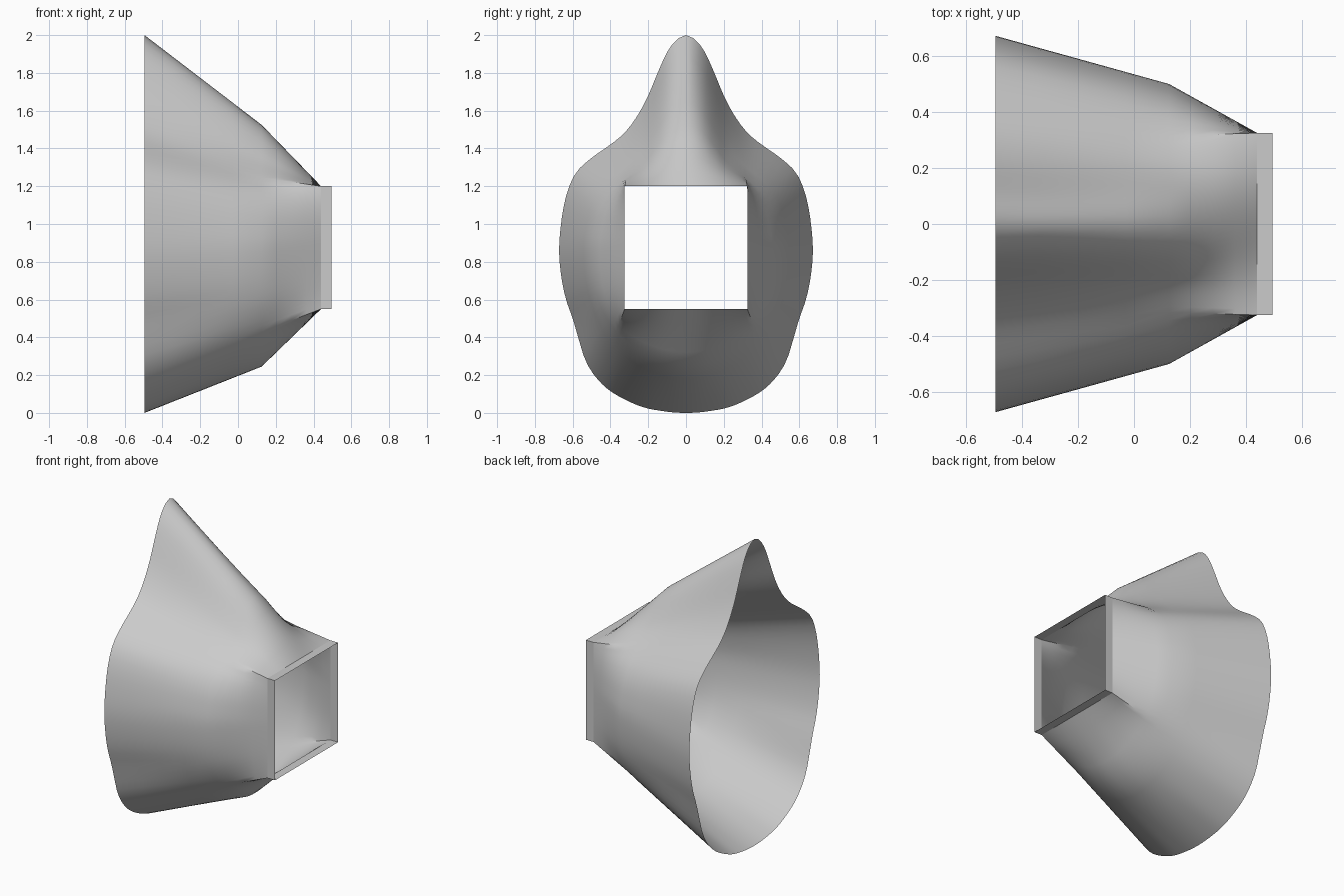
import bpy, bmesh, math
from mathutils import Vector

cube = bpy.data.objects.get("Cube")
if cube:
    bpy.data.objects.remove(cube)

mat = bpy.data.materials.new("light_grey")
mat.use_nodes = True
grey = (0.6, 0.6, 0.6, 1)
mat.diffuse_color = grey
mat.node_tree.nodes["Principled BSDF"].inputs["Base Color"].default_value = grey

# Half sections as (y, z), from top centre down to bottom centre
MOUTH = [(0, 2), (.05, 1.975), (.1, 1.91), (.15, 1.80), (.2, 1.68), (.25, 1.585), (.31, 1.5),
         (.38, 1.435), (.5, 1.35), (.58, 1.275), (.625, 1.18), (.655, 1.05), (.672, .87),
         (.66, .72), (.635, .6), (.6, .5), (.565, .38), (.535, .285), (.49, .205),
         (.4, .115), (.25, .038), (.12, .009), (0, 0)]
WAIST = [(0, 1.525), (.06, 1.508), (.11, 1.465), (.16, 1.4), (.22, 1.325), (.315, 1.245),
         (.4, 1.17), (.455, 1.08), (.485, .98), (.5, .87), (.488, .7), (.45, .56),
         (.37, .43), (.25, .325), (.12, .263), (0, .245)]
SPANS = (16, 24, 16)   # samples for top, side and bottom of a half section


def smooth_path(pts, steps=12):
    """Catmull-Rom curve through a half section, mirrored past its ends."""
    p = [Vector(q) for q in pts]
    flip = lambda v: Vector((-v.x, v.y))
    p = [flip(p[1])] + p + [flip(p[-2])]
    paths = []
    for a, b, c, d in zip(p, p[1:], p[2:], p[3:]):
        paths.append([0.5 * (2 * b + (c - a) * t + (2 * a - 5 * b + 4 * c - d) * t ** 2
                             + (3 * b - a - 3 * c + d) * t ** 3)
                      for t in (i / steps for i in range(steps + 1))])
    return paths


def resample(path, n):
    """Evenly spaced points along a polyline, without its last point."""
    dist = [0]
    for a, b in zip(path, path[1:]):
        dist.append(dist[-1] + (b - a).length)
    out, k = [], 0
    for i in range(n):
        s = dist[-1] * i / n
        while dist[k + 1] < s:
            k += 1
        f = (s - dist[k]) / max(dist[k + 1] - dist[k], 1e-9)
        out.append(path[k].lerp(path[k + 1], f))
    return out


def full_ring(pts, corners):
    """Closed section whose two corner points line up with the square's corners."""
    segs = smooth_path(pts)
    cuts = (0, *corners, len(segs))
    half = []
    for a, b, n in zip(cuts, cuts[1:], SPANS):
        half += resample([v for s in segs[a:b] for v in s], n)
    return close(half, pts[-1])


def close(half, last):
    half = half + [Vector(last)]
    return half + [Vector((-v.x, v.y)) for v in half[-2:0:-1]]


def square_ring(w, top, bottom):
    c = [Vector(q) for q in ((0, top), (w, top), (w, bottom), (0, bottom))]
    half = []
    for a, b, n in zip(c, c[1:], SPANS):
        half += resample([a, b], n)
    return close(half, c[-1])


def loft(name, stations, steps):
    """Open skin through sections given as (x, ring)."""
    bm = bmesh.new()
    rings = []
    for i, ((xa, ra), (xb, rb)) in enumerate(zip(stations, stations[1:])):
        for k in range(0 if i == 0 else 1, steps + 1):
            t = k / steps
            rings.append([bm.verts.new((xa + (xb - xa) * t, *a.lerp(b, t)))
                          for a, b in zip(ra, rb)])
    for ra, rb in zip(rings, rings[1:]):
        for i in range(len(ra)):
            bm.faces.new((ra[i - 1], ra[i], rb[i], rb[i - 1]))
    bmesh.ops.recalc_face_normals(bm, faces=bm.faces)
    mesh = bpy.data.meshes.new(name)
    bm.to_mesh(mesh)
    bm.free()
    mesh.materials.append(mat)
    obj = bpy.data.objects.new(name, mesh)
    bpy.context.collection.objects.link(obj)
    bpy.ops.object.select_all(action="DESELECT")
    obj.select_set(True)
    bpy.context.view_layer.objects.active = obj
    bpy.ops.object.shade_smooth_by_angle(angle=math.radians(35))
    return obj


# Flared hood, narrowing to the square opening
square = square_ring(.325, 1.2, .55)
loft("flared_hood", [(-.495, full_ring(MOUTH, (7, 18))),
                     (.125, full_ring(WAIST, (5, 12))),
                     (.44, square)], 4)

# Short square collar
loft("square_collar", [(.44, square), (.495, square)], 1)
